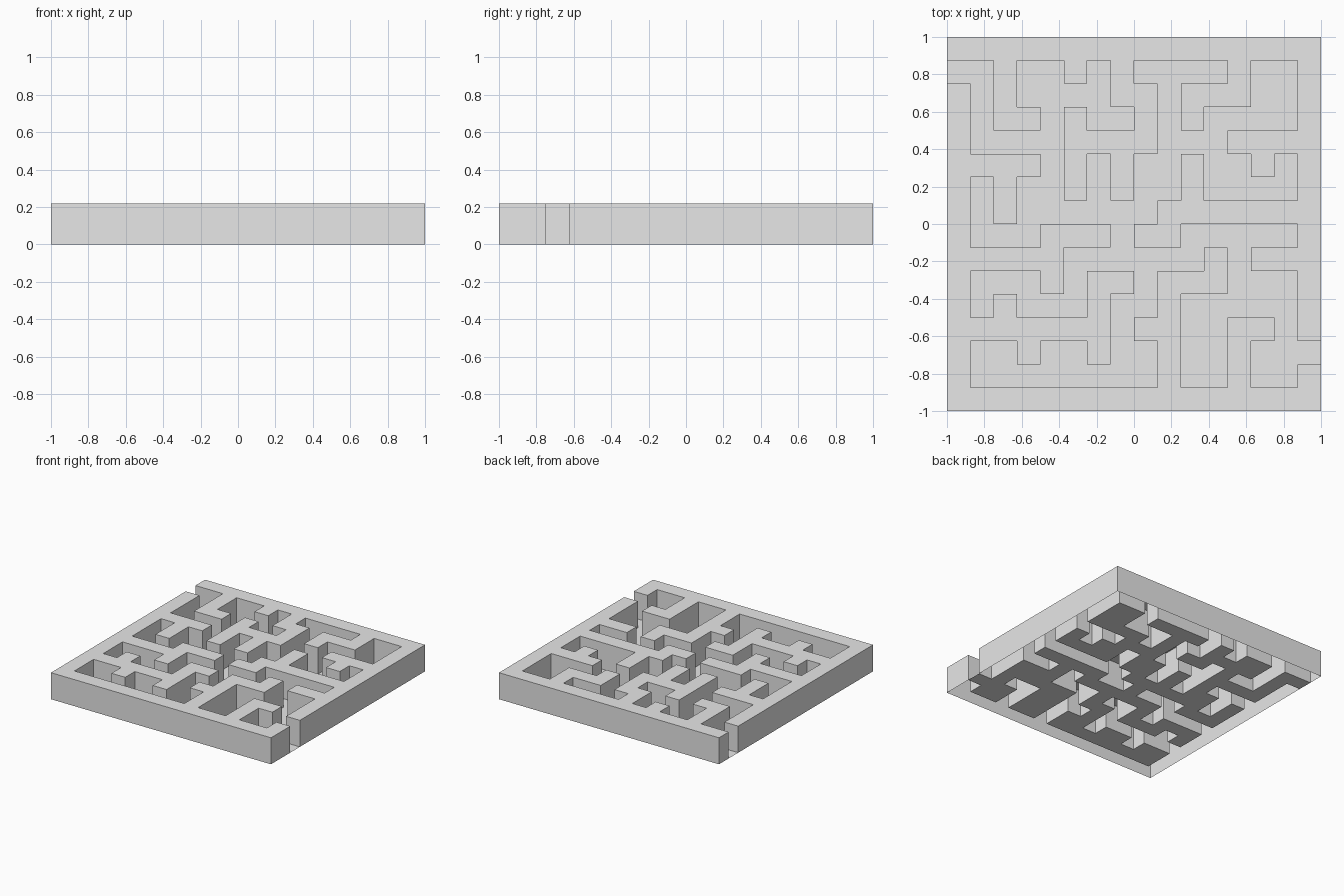
import bpy, bmesh, math

cube = bpy.data.objects.get("Cube")
if cube:
    bpy.data.objects.remove(cube, do_unlink=True)

# Plan of the maze, back row first: '#' is wall, '.' is corridor
PLAN = [
    "################",
    "..#..#.#....#..#",
    "#.#....##.###..#",
    "#.##.#..#.#....#",
    "#....####...####",
    "####.#.#..#..#.#",
    "#.#..#.#..#....#",
    "#.#......#######",
    "#...###.##.....#",
    "#####......#.###",
    "#...#.##.###...#",
    "#.#...#..#.....#",
    "#######.##..##.#",
    "#..#..#..#..#...",
    "#........#..#..#",
    "################",
]
N = len(PLAN)
CELL = 2 / N
HEIGHT = 0.218

grey = bpy.data.materials.new("light grey")
grey.use_nodes = True
colour = (0.8, 0.8, 0.8, 1)
grey.diffuse_color = colour
grey.node_tree.nodes["Principled BSDF"].inputs["Base Color"].default_value = colour


def is_wall(col, row):
    return 0 <= col < N and 0 <= row < N and PLAN[row][col] == "#"


def corners(col, row):
    """Cell corners, anticlockwise seen from above, starting front left."""
    x, y = -1 + col * CELL, 1 - (row + 1) * CELL
    return [(x, y), (x + CELL, y), (x + CELL, y + CELL), (x, y + CELL)]


def make_object(name, quads):
    """Join quads into one mesh and merge the flat areas."""
    bm = bmesh.new()
    for quad in quads:
        bm.faces.new([bm.verts.new(p) for p in quad])
    bmesh.ops.remove_doubles(bm, verts=bm.verts[:], dist=0.001)
    bmesh.ops.dissolve_limit(bm, angle_limit=math.radians(1),
                             verts=bm.verts[:], edges=bm.edges[:])
    mesh = bpy.data.meshes.new(name)
    bm.to_mesh(mesh)
    bm.free()
    mesh.materials.append(grey)
    obj = bpy.data.objects.new(name, mesh)
    bpy.context.collection.objects.link(obj)


wall_quads, floor_quads = [], []
# Neighbour across each cell edge: front, right, back, left
SIDES = [(0, 1), (1, 0), (0, -1), (-1, 0)]
for row in range(N):
    for col in range(N):
        ring = corners(col, row)
        if not is_wall(col, row):
            floor_quads.append([(x, y, 0) for x, y in ring])
            continue
        # Wall top, then a side wherever the wall meets open space
        wall_quads.append([(x, y, HEIGHT) for x, y in ring])
        for i, (dc, dr) in enumerate(SIDES):
            if not is_wall(col + dc, row + dr):
                a, b = ring[i], ring[(i + 1) % 4]
                wall_quads.append([(*a, 0), (*b, 0), (*b, HEIGHT), (*a, HEIGHT)])

# Hollow walls, open underneath, and the corridor floor between them
make_object("maze_walls", wall_quads)
make_object("corridor_floor", floor_quads)
